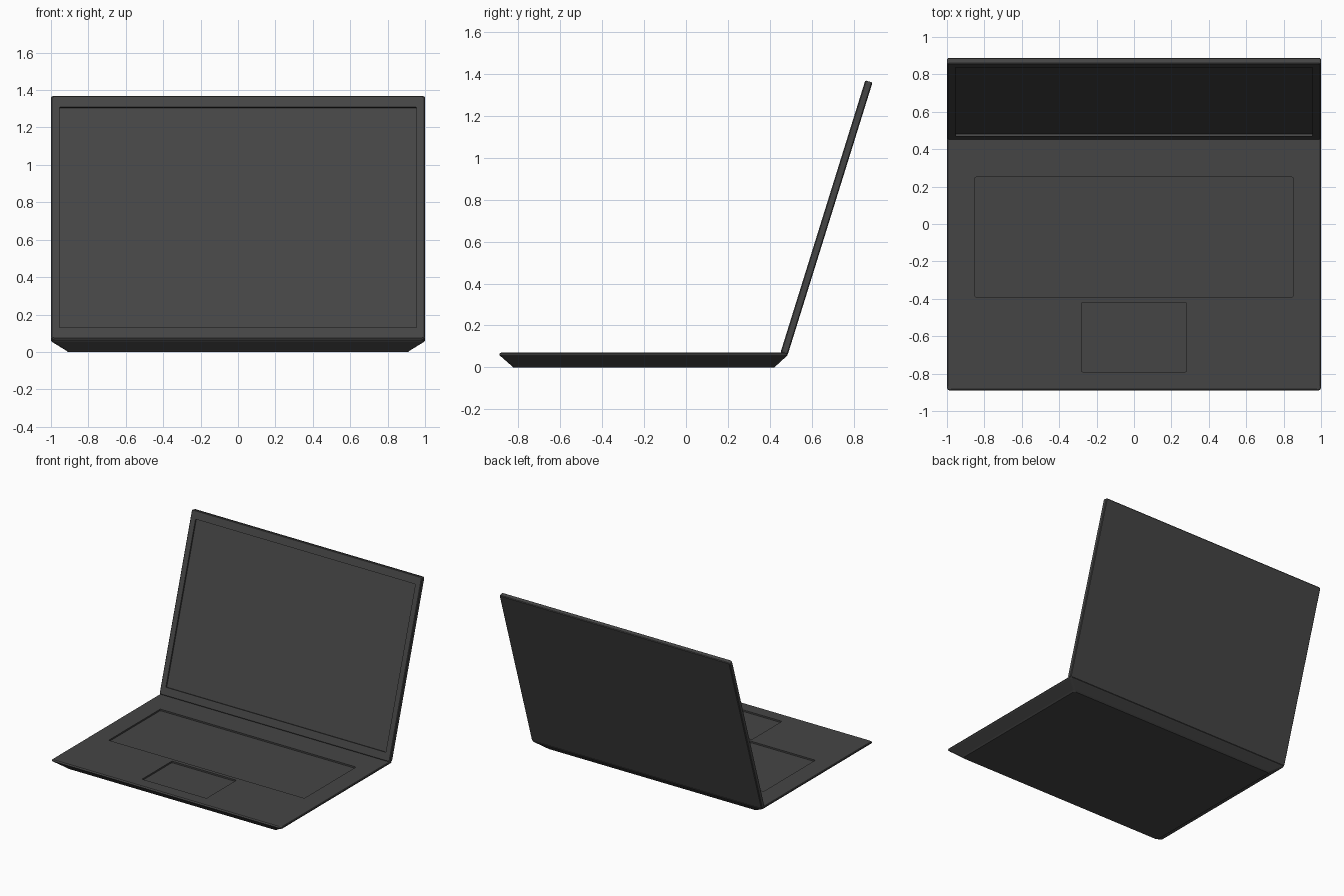
import bpy, bmesh, math

if "Cube" in bpy.data.objects:
    bpy.data.objects.remove(bpy.data.objects["Cube"])


def rounded_rect(hx, y0, y1, r, seg=3):
    """Corner-rounded rectangle outline, counter-clockwise."""
    pts = []
    corners = [(hx - r, y1 - r), (-hx + r, y1 - r), (-hx + r, y0 + r), (hx - r, y0 + r)]
    for i, (cx, cy) in enumerate(corners):
        for k in range(seg + 1):
            a = math.pi / 2 * (i + k / seg)
            pts.append((cx + r * math.cos(a), cy + r * math.sin(a)))
    return pts


def slab(name, rings, r):
    """Loft stacked rounded rectangles (half width, y0, y1, z) into a solid."""
    bm = bmesh.new()
    loops = [[bm.verts.new((x, y, z)) for x, y in rounded_rect(hx, y0, y1, r)]
             for hx, y0, y1, z in rings]
    n = len(loops[0])
    for low, high in zip(loops, loops[1:]):
        for i in range(n):
            j = (i + 1) % n
            bm.faces.new((low[i], low[j], high[j], high[i]))
    bm.faces.new(loops[0][::-1])
    bm.faces.new(loops[-1])
    bmesh.ops.recalc_face_normals(bm, faces=bm.faces)
    me = bpy.data.meshes.new(name)
    bm.to_mesh(me)
    bm.free()
    ob = bpy.data.objects.new(name, me)
    bpy.context.collection.objects.link(ob)
    mat = bpy.data.materials.get("dark_grey") or bpy.data.materials.new("dark_grey")
    mat.diffuse_color = (0.06, 0.06, 0.06, 1)
    mat.use_nodes = True
    mat.node_tree.nodes["Principled BSDF"].inputs["Base Color"].default_value = mat.diffuse_color
    me.materials.append(mat)
    return ob


def recess(ob, name, hx, y0, y1, top, depth):
    """Cut a shallow rectangular pocket into the top face."""
    cutter = slab(name, [(hx, y0, y1, top - depth), (hx, y0, y1, top + 0.05)], 0.005)
    cutter.parent = ob
    cutter.hide_render = True
    cutter.hide_set(True)
    mod = ob.modifiers.new(name, 'BOOLEAN')
    mod.object = cutter
    mod.operation = 'DIFFERENCE'
    mod.solver = 'EXACT'


# Base with an undercut, tapering underside
base = slab("base", [
    (0.91, -0.825, 0.42, 0.0),
    (0.92, -0.832, 0.43, 0.008),
    (0.995, -0.885, 0.48, 0.054),
    (1.0, -0.89, 0.485, 0.06),
    (0.999, -0.888, 0.483, 0.066),
    (0.994, -0.883, 0.478, 0.07),
], 0.015)
recess(base, "keyboard_recess_cutter", 0.85, -0.39, 0.25, 0.07, 0.012)
recess(base, "touchpad_recess_cutter", 0.28, -0.79, -0.42, 0.07, 0.012)

# Lid, modelled flat and tilted open about the hinge
T, L, C = 0.036, 1.36, 0.005
lid = slab("lid", [
    (1.0 - C, C, L - C, 0.0),
    (1.0, 0.0, L, C),
    (1.0, 0.0, L, T - C),
    (1.0 - C, C, L - C, T),
], 0.012)
recess(lid, "screen_recess_cutter", 0.955, 0.062, 1.297, T, 0.012)
lid.location = (0, 0.485, 0.06)
lid.rotation_euler = (math.radians(72.7), 0, 0)
